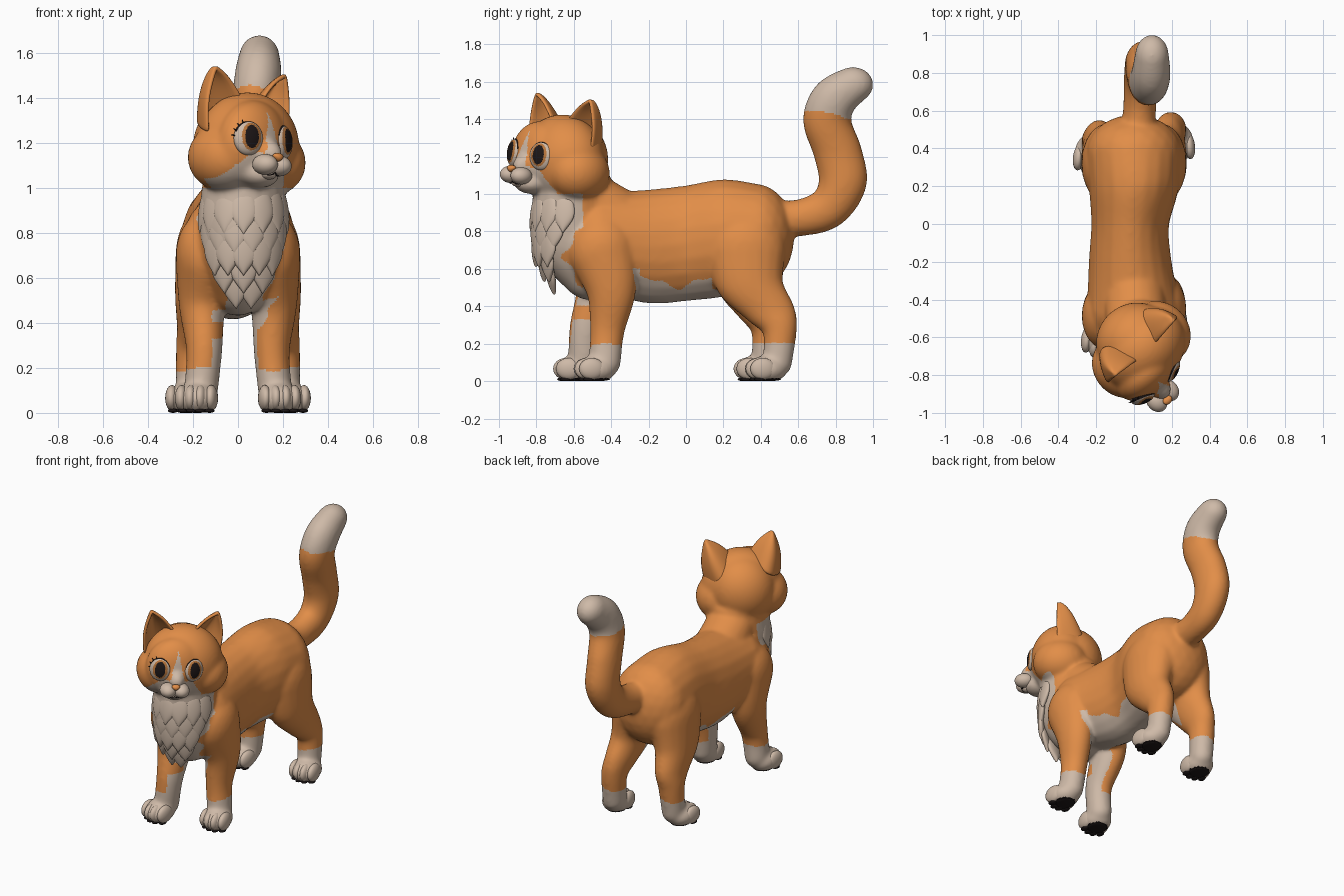
import bpy, bmesh, math
from math import sin, cos, radians
from mathutils import Matrix, Vector

cube = bpy.data.objects.get("Cube")
if cube:
    bpy.data.objects.remove(cube, do_unlink=True)


def material(name, r, g, b):
    m = bpy.data.materials.new(name)
    m.use_nodes = True
    m.diffuse_color = (r, g, b, 1)
    bsdf = next(n for n in m.node_tree.nodes if n.type == 'BSDF_PRINCIPLED')
    bsdf.inputs["Base Color"].default_value = (r, g, b, 1)
    bsdf.inputs["Roughness"].default_value = 0.8
    return m


ORANGE = material("orange fur", 0.76, 0.27, 0.065)
CREAM = material("cream fur", 0.62, 0.49, 0.39)
DARK = material("dark brown", 0.012, 0.008, 0.008)
AMBER = material("amber iris", 0.48, 0.18, 0.045)

T = Matrix.Translation
# Face frame: x to the side, -y forward; the skull sits a little to one side of it
HEAD = T((0, -0.715, 1.19)) @ Matrix.Rotation(radians(43), 4, 'Z') @ Matrix.Rotation(radians(5), 4, 'Y')
HEAD_INV = HEAD.inverted()
SKULL = HEAD @ T((0.068, 0.01, 0))


def ellipsoid(bm, centre, radii, base=Matrix(), sub=4):
    bmesh.ops.create_icosphere(bm, subdivisions=sub, radius=1,
                               matrix=base @ T(centre) @ Matrix.Diagonal((*radii, 1)))


def spline(keys, steps):
    """Smooth path through keys of any number of dimensions."""
    k = [Vector(p) for p in (keys[0], *keys, keys[-1])]
    for a, b, c, d in zip(k, k[1:], k[2:], k[3:]):
        for i in range(steps):
            t = i / steps
            yield 0.5 * (2 * b + (c - a) * t + (2 * a - 5 * b + 4 * c - d) * t ** 2
                         + (3 * b - a - 3 * c + d) * t ** 3)
    yield k[-1]


def chain(bm, keys, steps=12):
    """Keys are x, y, z and the three radii."""
    for p in spline(keys, steps):
        ellipsoid(bm, p[:3], p[3:], sub=3)


def finish(name, bm, *mats):
    mesh = bpy.data.meshes.new(name)
    bm.to_mesh(mesh)
    bm.free()
    for m in mats:
        mesh.materials.append(m)
    mesh.shade_smooth()
    obj = bpy.data.objects.new(name, mesh)
    bpy.context.collection.objects.link(obj)
    return obj


def bake(obj):
    """Replace the mesh by its modified result."""
    graph = bpy.context.evaluated_depsgraph_get()
    mesh = bpy.data.meshes.new_from_object(obj.evaluated_get(graph))
    obj.modifiers.clear()
    obj.data = mesh
    return mesh


# Body: torso, neck, legs, paws, tail and skull fused into one skin
bm = bmesh.new()
chain(bm, [(0, -0.46, 0.74, 0.25, 0.2, 0.265), (-0.02, -0.2, 0.72, 0.22, 0.15, 0.305),
           (-0.02, 0, 0.737, 0.207, 0.15, 0.31), (0, 0.2, 0.765, 0.24, 0.15, 0.315),
           (0, 0.375, 0.775, 0.255, 0.205, 0.28)], 18)
chain(bm, [(0, -0.5, 0.6, 0.15, 0.18, 0.17), (0.01, -0.6, 0.76, 0.185, 0.22, 0.18),
           (0.02, -0.61, 0.93, 0.19, 0.215, 0.13), (0.03, -0.605, 1.08, 0.18, 0.205, 0.1)])
chain(bm, [(0.01, -0.5, 0.97, 0.16, 0.15, 0.14), (0, -0.36, 0.85, 0.17, 0.15, 0.185)])

PAWS = []
for s, dy in ((1, 0), (-1, -0.11)):
    chain(bm, [(s * 0.148, -0.45 + dy / 3, 0.7, 0.13, 0.18, 0.19), (s * 0.16, -0.4 + dy / 2, 0.5, 0.105, 0.135, 0.15),
               (s * 0.15, -0.42 + dy, 0.28, 0.081, 0.094, 0.1), (s * 0.165, -0.435 + dy, 0.1, 0.077, 0.087, 0.08)])
    PAWS.append((s * 0.182, -0.485 + dy, s))
for s, dy in ((1, 0), (-1, -0.06)):
    chain(bm, [(s * 0.137, 0.32, 0.7, 0.142, 0.215, 0.22), (s * 0.167, 0.34, 0.52, 0.114, 0.18, 0.13),
               (s * 0.182, 0.44 + dy / 2, 0.38, 0.09, 0.143, 0.09),
               (s * 0.197, 0.5 + dy, 0.28, 0.08, 0.094, 0.08),
               (s * 0.205, 0.488 + dy, 0.1, 0.073, 0.08, 0.08)])
    PAWS.append((s * 0.225, 0.43 + dy, s))
for x, y, s in PAWS:
    ellipsoid(bm, (x, y, 0.062), (0.092, 0.11, 0.074))

chain(bm, [(0.02, 0.45, 0.87, 0.092, 0.1, 0.094), (0.03, 0.62, 0.875, 0.088, 0.1, 0.1),
           (0.04, 0.765, 0.93, 0.094, 0.114, 0.112), (0.05, 0.838, 1.06, 0.1, 0.13, 0.104),
           (0.055, 0.812, 1.22, 0.1, 0.132, 0.104), (0.075, 0.755, 1.39, 0.104, 0.13, 0.102),
           (0.09, 0.793, 1.51, 0.104, 0.126, 0.114), (0.095, 0.893, 1.585, 0.09, 0.11, 0.096)], 16)

ellipsoid(bm, (0, 0, 0), (0.25, 0.205, 0.242), SKULL)
ellipsoid(bm, (0, 0.06, 0), (0.21, 0.195, 0.22), SKULL)
for s in (1, -1):
    ellipsoid(bm, (s * 0.135, 0, -0.06), (0.155, 0.175, 0.152), SKULL)
ellipsoid(bm, (0, -0.095, 0.005), (0.185, 0.12, 0.195), HEAD)
ellipsoid(bm, (0, -0.17, -0.04), (0.065, 0.1, 0.075), HEAD)
ellipsoid(bm, (0, -0.15, -0.13), (0.09, 0.09, 0.06), HEAD)

body = finish("body", bm, ORANGE, CREAM, DARK)
remesh = body.modifiers.new("Fuse", 'REMESH')
remesh.mode = 'VOXEL'
remesh.voxel_size = 0.0105
smooth = body.modifiers.new("Soften", 'SMOOTH')
smooth.factor = 0.5
smooth.iterations = 20
skin = bake(body)
for v in skin.vertices:
    v.co.z = max(v.co.z, 0.012)


def is_cream(p, n):
    x, y, z = p
    if z > 1.0 and y < -0.3:
        h = HEAD_INV @ p
        side = abs(h.x)
        cheeks = h.y < 0.02 and h.z < -0.04 - 1.6 * max(0, side - 0.1)
        blaze = h.y < -0.1 and -0.08 < h.z < 0.15 and side < 0.05 * (0.15 - h.z) / 0.2
        return cheeks or blaze
    if y > 0.55 and z > 1.0:
        return z > 1.43 - 0.2 * (y - 0.75) + 0.008 * sin(40 * x)
    if z < 0.195 + 0.01 * sin(30 * x):
        return True
    if y < -0.55 and z > 0.46:
        return abs(x - 0.03) < 0.07 + 0.33 * (z - 0.45) + 0.012 * sin(45 * z)
    if y < -0.25:
        if z > 0.42 and abs(x) < 0.085 and z < 0.58:
            return True
        if x < 0:
            return z < 0.55 and n.x > 0.5 and not (0.33 < z < 0.4 and y < -0.5)
        patch = 0.37 < z < 0.6 and x < 0.09 + 0.6 * (z - 0.37) + 0.01 * sin(50 * z)
        return patch or (z < 0.4 and n.x < -0.85)
    if y < 0.14:
        return z < 0.53 + 0.03 * sin(17 * y + 5.5) + 0.012 * sin(41 * y)
    return y < 0.34 and abs(x) < 0.12 and z < 0.55


for f in skin.polygons:
    c = f.center
    f.material_index = 2 if c.z < 0.016 else int(is_cream(c, f.normal))
    f.use_smooth = True

# Toes and dark sole pads
toes, pads = bmesh.new(), bmesh.new()
for x, y, s in PAWS:
    paw = T((x, y, 0)) @ Matrix.Rotation(radians(s * 6), 4, 'Z')
    for i, back in enumerate((0.02, 0, 0, 0.02)):
        ellipsoid(toes, ((i - 1.5) * 0.044, -0.046 + back, 0.066), (0.03, 0.068, 0.058), paw, 3)
        ellipsoid(pads, ((i - 1.5) * 0.04, -0.062 + back, 0.01), (0.022, 0.03, 0.01), paw, 3)
    ellipsoid(pads, (0, 0.01, 0.01), (0.062, 0.068, 0.01), paw, 3)
finish("toes", toes, CREAM)
finish("sole_pads", pads, DARK)

# Chest ruff: pointed locks whose tips lift off the chest
ruff = bmesh.new()
for row, (z, depth, spread, count) in enumerate(((0.9, -0.605, 76, 7), (0.81, -0.605, 60, 6), (0.72, -0.6, 46, 5),
                                                 (0.64, -0.565, 30, 3), (0.57, -0.525, 12, 2))):
    for i in range(count):
        a = radians(spread * (2 * i / (count - 1) - 1))
        place = T((0.025 + 0.18 * sin(a), depth - 0.205 * cos(a), z)) @ Matrix.Rotation(a, 4, 'Z') \
            @ Matrix.Rotation(radians(5 * row - 8), 4, 'X')
        lock = bmesh.ops.create_icosphere(ruff, subdivisions=4, radius=1)["verts"]
        for v in lock:
            taper = 1 if v.co.z > 0 else 1 - 0.85 * v.co.z ** 2
            v.co = place @ Vector((v.co.x * 0.06 * taper, v.co.y * 0.022, v.co.z * 0.11))
finish("chest_ruff", ruff, CREAM)

# Ears: cupped shells, mirrored across the skull
for s, name in ((1, "left_ear"), (-1, "right_ear")):
    bm = bmesh.new()
    tip, outer, inner = Vector((0.212, 0.0, 0.335)), Vector((0.235, 0.0, 0.04)), Vector((0.045, -0.02, 0.19))
    rows = []
    for j in range(13):
        v = j / 12
        bulge = 0.024 * sin(math.pi * v)
        a, b = outer.lerp(tip, v), inner.lerp(tip, v)
        a.x += bulge
        b.z += bulge
        row = []
        for i in range(13):
            u = i / 6 - 1
            p = a.lerp(b, (u + 1) / 2)
            p.y += 0.15 * (1 - u * u) * (1 - v) ** 0.7 + 0.012 * (1 - u * u)
            row.append(bm.verts.new(HEAD @ Vector((s * p.x + 0.052, p.y, p.z))))
        rows.append(row)
    for r, q in zip(rows, rows[1:]):
        for i in range(12):
            bm.faces.new((r[i], r[i + 1], q[i + 1], q[i]))
    bmesh.ops.remove_doubles(bm, verts=bm.verts, dist=0.0005)
    bmesh.ops.recalc_face_normals(bm, faces=bm.faces)
    ear = finish(name, bm, ORANGE)
    shell = ear.modifiers.new("Thickness", 'SOLIDIFY')
    shell.thickness = 0.02
    shell.offset = 0
    ear.modifiers.new("Round", 'SUBSURF').levels = 1

# Eyes with iris, pupil, dark upper lid and lashes
for s, name in ((1, "left"), (-1, "right")):
    eye = HEAD @ T((s * 0.106, -0.178, 0.022)) @ Matrix.Rotation(radians(s * 22), 4, 'Z') \
        @ Matrix.Rotation(radians(86), 4, 'X')
    bm = bmesh.new()
    bmesh.ops.create_uvsphere(bm, u_segments=72, v_segments=56, radius=1)
    for f in bm.faces:
        c = f.calc_center_median()
        u, v = c.x * 0.068 + s * 0.006, c.y * 0.076 - 0.006
        if (u / 0.033) ** 2 + (v / 0.052) ** 2 < 1:
            f.material_index = 1
        elif (u / 0.047) ** 2 + (v / 0.062) ** 2 < 1:
            f.material_index = 2
        elif c.y > 0.3 and math.hypot(c.x, c.y) > 0.94:
            f.material_index = 1
    bm.transform(eye @ Matrix.Diagonal((0.068, 0.076, 0.036, 1)))
    finish(name + "_eye", bm, CREAM, DARK, AMBER)
    bm = bmesh.new()
    for angle in (5, 25, 45, 65):
        a = radians(angle if s > 0 else 180 - angle)
        spot = T((0.071 * cos(a), 0.079 * sin(a), 0.004)) @ Matrix.Rotation(a, 4, 'Z') \
            @ Matrix.Rotation(radians(90), 4, 'Y')
        bmesh.ops.create_cone(bm, segments=8, radius1=0.005, radius2=0.001, depth=0.024,
                              cap_ends=True, matrix=eye @ spot)
    finish(name + "_lashes", bm, DARK)

# Muzzle, nose and mouth
FACE = HEAD @ T((-0.014, 0, 0))
bm = bmesh.new()
for s in (1, -1):
    ellipsoid(bm, (s * 0.042, -0.245, -0.09), (0.052, 0.062, 0.046), FACE)
ellipsoid(bm, (0, -0.222, -0.128), (0.036, 0.045, 0.026), FACE)
finish("muzzle", bm, CREAM)
bm = bmesh.new()
nose = bmesh.ops.create_icosphere(bm, subdivisions=4, radius=1)["verts"]
for v in nose:
    v.co = FACE @ Vector((v.co.x * 0.025 * (1 + 0.4 * v.co.z), -0.28 + v.co.y * 0.022, -0.055 + v.co.z * 0.019))
finish("nose", bm, ORANGE)
bm = bmesh.new()
for s in (1, -1):
    for i in range(9):
        t = i / 8
        ellipsoid(bm, (s * 0.05 * t, -0.268 + 0.02 * t, -0.124 - 0.012 * sin(math.pi * t)),
                  (0.005, 0.004, 0.003), FACE, 2)
finish("mouth", bm, DARK)
